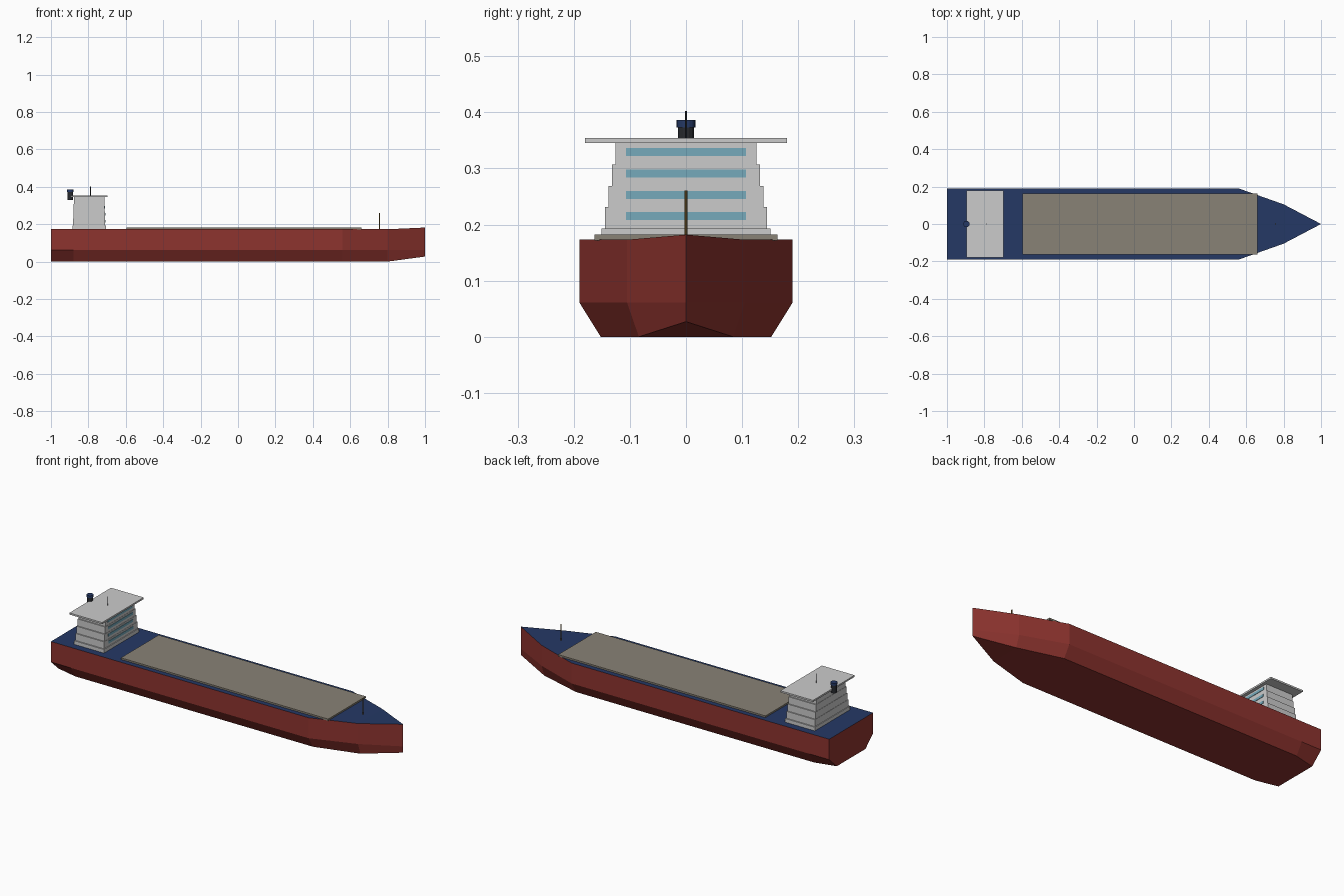
import bpy, bmesh

if "Cube" in bpy.data.objects:
    bpy.data.objects.remove(bpy.data.objects["Cube"])


def material(name, rgb):
    m = bpy.data.materials.new(name)
    m.diffuse_color = (*rgb, 1)
    m.use_nodes = True
    m.node_tree.nodes["Principled BSDF"].inputs["Base Color"].default_value = m.diffuse_color
    return m


RED = material("hull_red", (0.27, 0.034, 0.028))
NAVY = material("deck_navy", (0.018, 0.04, 0.13))
TAUPE = material("hatch_taupe", (0.25, 0.225, 0.18))
GLASS = material("window_blue", (0.18, 0.40, 0.50))
DARK = material("dark_metal", (0.02, 0.022, 0.027))
BRASS = material("brass", (0.22, 0.13, 0.03))


def box(name, x, y, z, mat=None):
    """Box from (min, max) in x, half width in y and (min, max) in z."""
    bpy.ops.mesh.primitive_cube_add(size=1)
    ob = bpy.context.object
    ob.name = name
    ob.location = (sum(x) / 2, 0, sum(z) / 2)
    ob.scale = (x[1] - x[0], 2 * y, z[1] - z[0])
    if mat:
        ob.data.materials.append(mat)
    return ob


def rod(name, x, r, z, mat, sides):
    bpy.ops.mesh.primitive_cylinder_add(vertices=sides, radius=r, depth=z[1] - z[0],
                                        location=(x, 0, sum(z) / 2))
    ob = bpy.context.object
    ob.name = name
    ob.data.materials.append(mat)
    return ob


# Hull: hard-chine sections lofted from stern to bow
# x, half beam, half bottom width, bottom z, deck z
stations = [(-1.0, 0.19, 0.124, 0, 0.173),
            (-0.88, 0.19, 0.152, 0, 0.173),
            (0.56, 0.19, 0.152, 0, 0.173),
            (0.80, 0.105, 0.084, 0, 0.173),
            (1.0, 0, 0, 0.027, 0.182)]
CHINE = 0.061
bm = bmesh.new()
rings = []
for x, beam, keel, low, deck in stations:
    half = [(beam, deck), (beam, CHINE), (keel, low)]
    section = half + [(-y, z) for y, z in reversed(half)]
    rings.append([bm.verts.new((x, y, z)) for y, z in section])
for a, b in zip(rings, rings[1:]):
    for i in range(6):
        j = (i + 1) % 6
        face = bm.faces.new((a[i], a[j], b[j], b[i]))
        face.material_index = 1 if i == 5 else 0   # deck strip
bm.faces.new(rings[0])
bmesh.ops.remove_doubles(bm, verts=bm.verts, dist=1e-5)
bmesh.ops.recalc_face_normals(bm, faces=bm.faces)
mesh = bpy.data.meshes.new("hull")
bm.to_mesh(mesh)
bm.free()
mesh.materials.append(RED)
mesh.materials.append(NAVY)
bpy.context.collection.objects.link(bpy.data.objects.new("hull", mesh))

# Cargo hatch cover
box("hatch_cover", (-0.595, 0.66), 0.163, (0.172, 0.182), TAUPE)

# Deckhouse: plinth, stepped storeys with window bands, bridge roof
CX = -0.796
box("deckhouse_base", (CX - 0.09, CX + 0.09), 0.151, (0.172, 0.193))
for i in range(4):
    z = 0.193 + 0.038 * i
    depth = 0.086 - 0.0015 * i
    box(f"storey_{i + 1}", (CX - depth, CX + depth), 0.1445 - 0.0062 * i, (z, z + 0.038))
    box(f"window_band_{i + 1}", (CX + depth - 0.002, CX + depth + 0.002), 0.107,
        (z + 0.015, z + 0.029), GLASS)
box("bridge_roof", (-0.895, -0.697), 0.18, (0.345, 0.354))

# Funnel with cap, and the two masts
rod("funnel", -0.896, 0.0145, (0.33, 0.374), DARK, 16)
rod("funnel_cap", -0.896, 0.017, (0.373, 0.386), NAVY, 16)
rod("radar_mast", -0.789, 0.002, (0.352, 0.402), DARK, 8)
rod("foremast", 0.757, 0.003, (0.172, 0.261), BRASS, 8)
